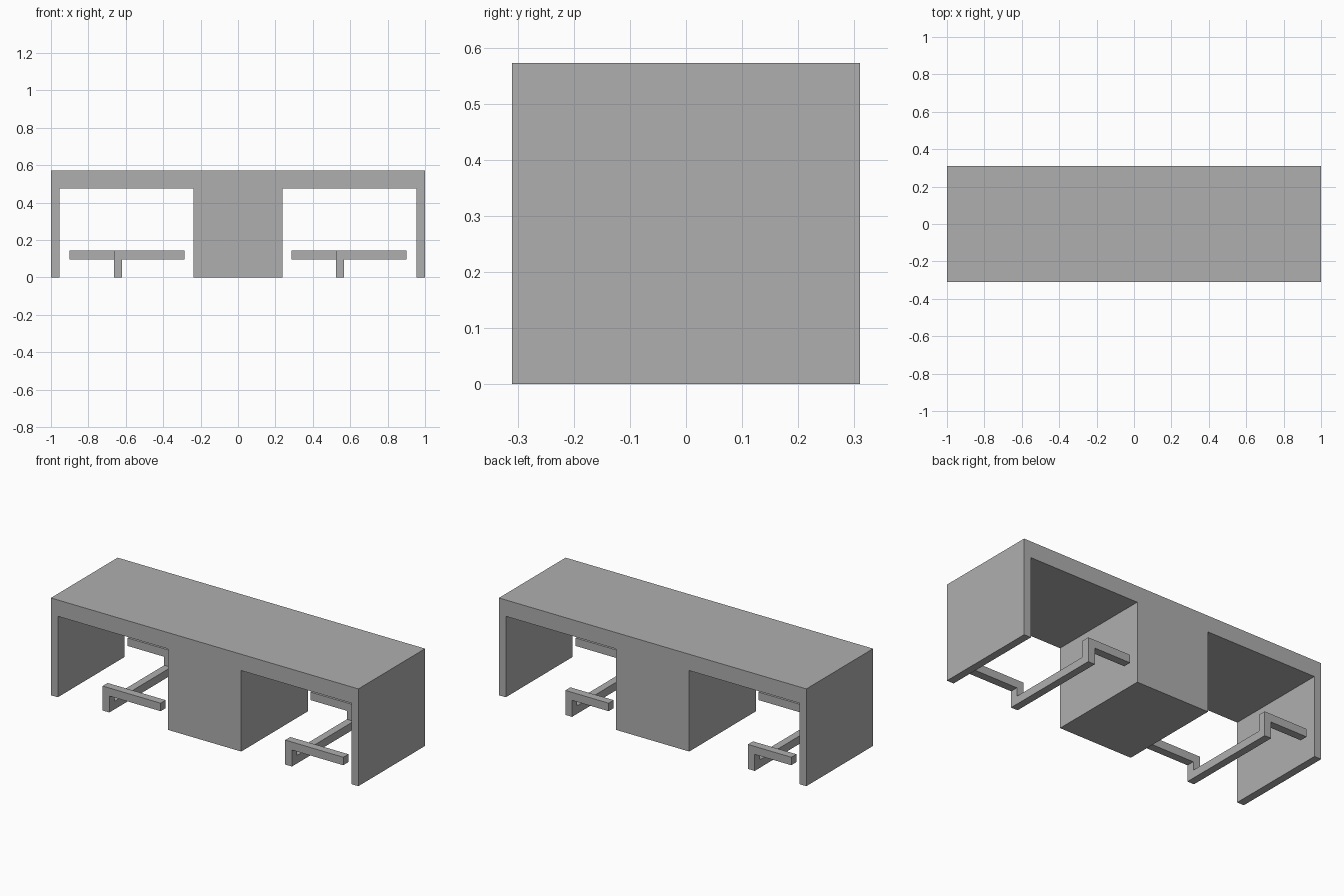
import bpy
import bmesh
from mathutils import Vector

cube = bpy.data.objects.get("Cube")
if cube:
    bpy.data.objects.remove(cube, do_unlink=True)

DEPTH = 0.31      # half depth of the desk
BAR = 0.047       # thickness of the footrest bars
RAIL_TOP = 0.144  # height of the footrest

grey = bpy.data.materials.new("plain_grey")
grey.use_nodes = True
grey.diffuse_color = (0.43, 0.43, 0.43, 1)
grey.node_tree.nodes["Principled BSDF"].inputs["Base Color"].default_value = grey.diffuse_color


def extrude_profile(name, points, y0, y1, x=0.0):
    """Extrude an x-z outline from y0 to y1."""
    bm = bmesh.new()
    face = bm.faces.new([bm.verts.new((px, y0, pz)) for px, pz in points])
    result = bmesh.ops.extrude_face_region(bm, geom=[face])
    moved = [v for v in result["geom"] if isinstance(v, bmesh.types.BMVert)]
    bmesh.ops.translate(bm, verts=moved, vec=Vector((0, y1 - y0, 0)))
    bmesh.ops.recalc_face_normals(bm, faces=bm.faces)
    mesh = bpy.data.meshes.new(name)
    bm.to_mesh(mesh)
    bm.free()
    mesh.materials.append(grey)
    obj = bpy.data.objects.new(name, mesh)
    obj.location.x = x
    bpy.context.collection.objects.link(obj)
    return obj


# Desk body: end panels, thick top and solid centre pedestal in one outline
half = [(0.238, 0), (0.238, 0.476), (0.955, 0.476), (0.955, 0), (1, 0), (1, 0.572)]
extrude_profile("desk_body", half + [(-x, z) for x, z in reversed(half)], -DEPTH, DEPTH)

# Footrests: floor beam with an upright and a sideways rail at each end
post_l, post_r, reach = -0.07, -0.026, 0.308
under = RAIL_TOP - BAR
front_rail = [(post_l, 0), (post_r, 0), (post_r, under),
              (reach, under), (reach, RAIL_TOP), (post_l, RAIL_TOP)]
back_rail = [(post_r, 0), (post_l, 0), (post_l, under),
             (-reach, under), (-reach, RAIL_TOP), (post_r, RAIL_TOP)]
beam = [(post_l, 0), (post_r, 0), (post_r, BAR), (post_l, BAR)]

for side, x in (("right", -0.594), ("left", 0.594)):
    extrude_profile(side + "_footrest_front", front_rail, -DEPTH, BAR - DEPTH, x)
    extrude_profile(side + "_footrest_back", back_rail, DEPTH - BAR, DEPTH, x)
    extrude_profile(side + "_footrest_beam", beam, BAR - DEPTH, DEPTH - BAR, x)
